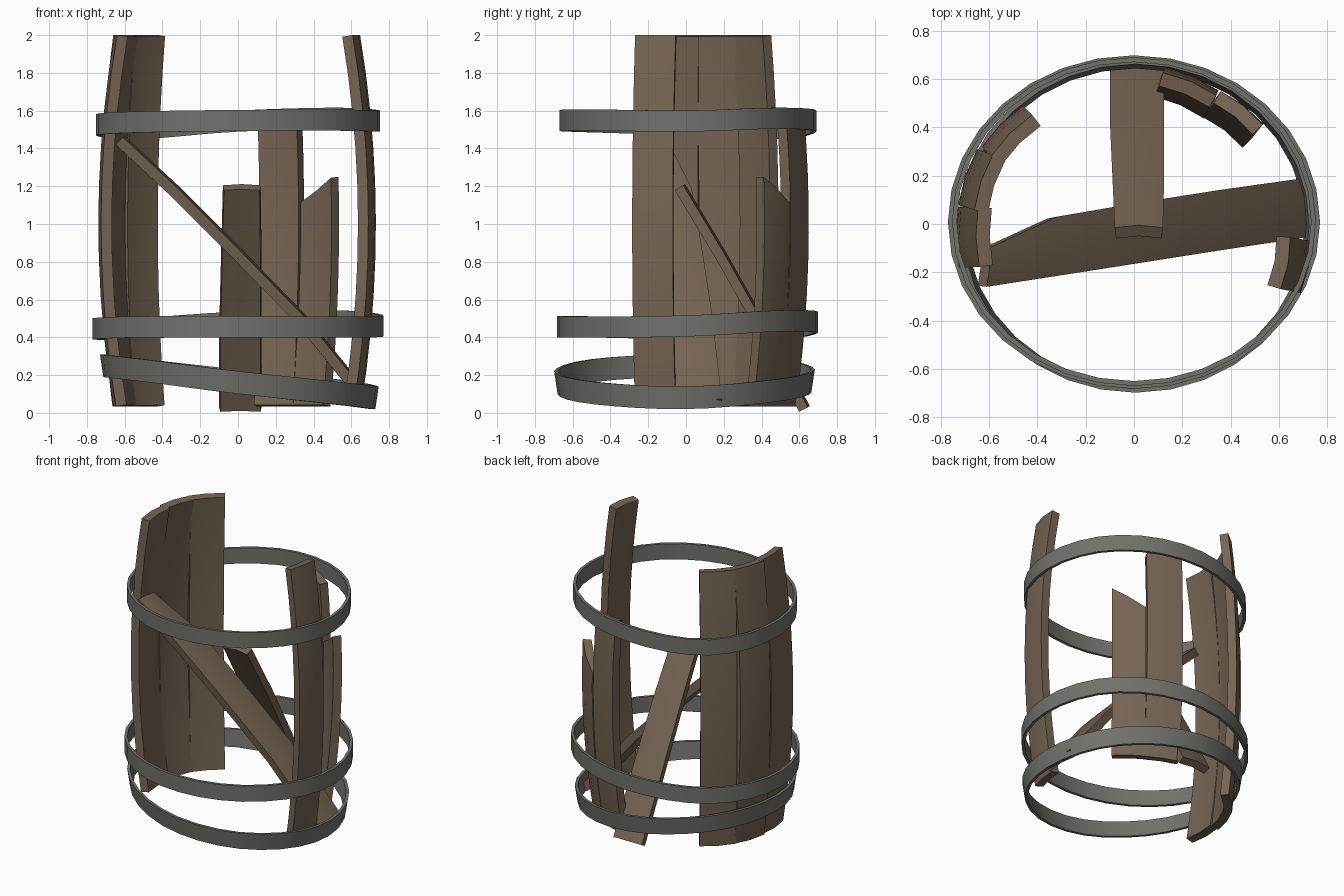
import bpy, bmesh, math
from mathutils import Vector

if "Cube" in bpy.data.objects:
    bpy.data.objects.remove(bpy.data.objects["Cube"])


def material(name, rgb):
    m = bpy.data.materials.new(name)
    m.diffuse_color = (*rgb, 1)
    m.use_nodes = True
    m.node_tree.nodes["Principled BSDF"].inputs["Base Color"].default_value = m.diffuse_color
    return m


WOOD = material("old_wood", (0.18, 0.13, 0.088))
IRON = material("dull_iron", (0.165, 0.165, 0.15))


def finish(name, bm, mat):
    bmesh.ops.recalc_face_normals(bm, faces=bm.faces)
    me = bpy.data.meshes.new(name)
    bm.to_mesh(me)
    bm.free()
    me.materials.append(mat)
    ob = bpy.data.objects.new(name, me)
    bpy.context.collection.objects.link(ob)
    bpy.ops.object.select_all(action='DESELECT')
    ob.select_set(True)
    bpy.context.view_layer.objects.active = ob
    bpy.ops.object.shade_smooth_by_angle(angle=math.radians(30))


def board(name, rows, t=0.057, crown=0.012):
    """Crowned plank from rows of (left, right) outer edge points."""
    rows = [(Vector(l), Vector(r)) for l, r in rows]
    bm = bmesh.new()
    rings = []
    for i, (l, r) in enumerate(rows):
        a, b = rows[max(i - 1, 0)], rows[min(i + 1, len(rows) - 1)]
        along = (b[0] + b[1]) - (a[0] + a[1])
        n = (r - l).cross(along).normalized()
        m = (l + r) / 2
        inner = [p.lerp(m, 0.06) - n * t for p in (r, m + n * crown, l)]
        rings.append([bm.verts.new(p) for p in [l, m + n * crown, r] + inner])
    for p, q in zip(rings, rings[1:]):
        for k in range(6):
            j = (k + 1) % 6
            bm.faces.new((p[k], p[j], q[j], q[k]))
    for e in (rings[0], rings[-1]):
        bm.faces.new((e[0], e[1], e[4], e[5]))
        bm.faces.new((e[1], e[2], e[3], e[4]))
    finish(name, bm, WOOD)


def stave(name, left, right, top_l=2.0, top_r=2.0, bulge=0.08, steps=10):
    """Standing stave; left/right are its outer corners at the belly."""
    d = Vector((right[0] - left[0], right[1] - left[1]))
    out = Vector((d.y, -d.x)).normalized()

    def point(c, top, f):
        z = 0.035 + (top - 0.035) * f
        k = -bulge * (z - 1) ** 2
        return (c[0] + out.x * k, c[1] + out.y * k, z)
    board(name, [(point(left, top_l, i / steps), point(right, top_r, i / steps))
                 for i in range(steps + 1)])


# standing staves (corners run anticlockwise)
stave("right_stave", (0.69, -0.285), (0.73, -0.07), bulge=0.085)
stave("back_broken_stave", (0.535, 0.415), (0.36, 0.55), 1.25, 1.11)
stave("back_short_stave", (0.35, 0.553), (0.13, 0.65), 1.53, 1.57)
stave("left_stave_back", (-0.46, 0.49), (-0.63, 0.32), bulge=0.055)
stave("left_stave_middle", (-0.65, 0.31), (-0.727, 0.08), bulge=0.07)
stave("left_stave_front", (-0.73, 0.07), (-0.725, -0.18), bulge=0.085)

# fallen staves leaning inside
board("leaning_short_stave",
      [((-0.08, -0.015, 1.205), (0.12, -0.015, 1.205)),
       ((-0.09, 0.21, 0.83), (0.125, 0.21, 0.83)),
       ((-0.10, 0.43, 0.44), (0.125, 0.43, 0.44)),
       ((-0.10, 0.645, 0.03), (0.125, 0.645, 0.03))], 0.052)
board("leaning_long_stave",
      [((-0.60, -0.10, 1.45), (-0.61, -0.26, 1.46)),
       ((-0.32, 0.03, 1.19), (-0.32, -0.215, 1.19)),
       ((0.00, 0.085, 0.87), (0.00, -0.165, 0.87)),
       ((0.35, 0.14, 0.51), (0.35, -0.11, 0.51)),
       ((0.705, 0.19, 0.07), (0.715, -0.055, 0.06))], 0.055)


def hoop(name, a, b, cx, cy, heights, flare=0.0, h=0.112, t=0.02, n=32):
    """Bent band; heights are mid-band z at every 45 degrees from +x."""
    bm = bmesh.new()
    rings = []
    for i in range(n):
        ang = 2 * math.pi * i / n
        s = i * 8 / n
        k, f = int(s), s - int(s)
        p0, p1, p2, p3 = (heights[(k + j) % 8] for j in (-1, 0, 1, 2))
        z = p1 + 0.5 * f * (p2 - p0 + f * (2 * p0 - 5 * p1 + 4 * p2 - p3
                                           + f * (3 * (p1 - p2) + p3 - p0)))
        ring = []
        for dr, dz in ((0, 1), (0, -1), (-t, -1), (-t, 1)):
            r = dr + flare * (dz - 1) / 2
            ring.append(bm.verts.new((cx + (a + r) * math.cos(ang),
                                      cy + (b + r) * math.sin(ang),
                                      z + dz * h / 2)))
        rings.append(ring)
    for i in range(n):
        p, q = rings[i], rings[(i + 1) % n]
        for k in range(4):
            j = (k + 1) % 4
            bm.faces.new((p[k], p[j], q[j], q[k]))
    finish(name, bm, IRON)


# iron hoops, loose and uneven
hoop("upper_hoop", 0.753, 0.68, 0, 0.01,
     [1.545, 1.56, 1.545, 1.505, 1.525, 1.54, 1.548, 1.55])
hoop("lower_hoop", 0.77, 0.69, 0, 0.008,
     [0.46, 0.487, 0.48, 0.445, 0.445, 0.455, 0.456, 0.455])
hoop("bottom_hoop", 0.738, 0.69, 0.007, -0.008,
     [0.08, 0.118, 0.17, 0.225, 0.25, 0.225, 0.16, 0.105], flare=0.018, h=0.12)
